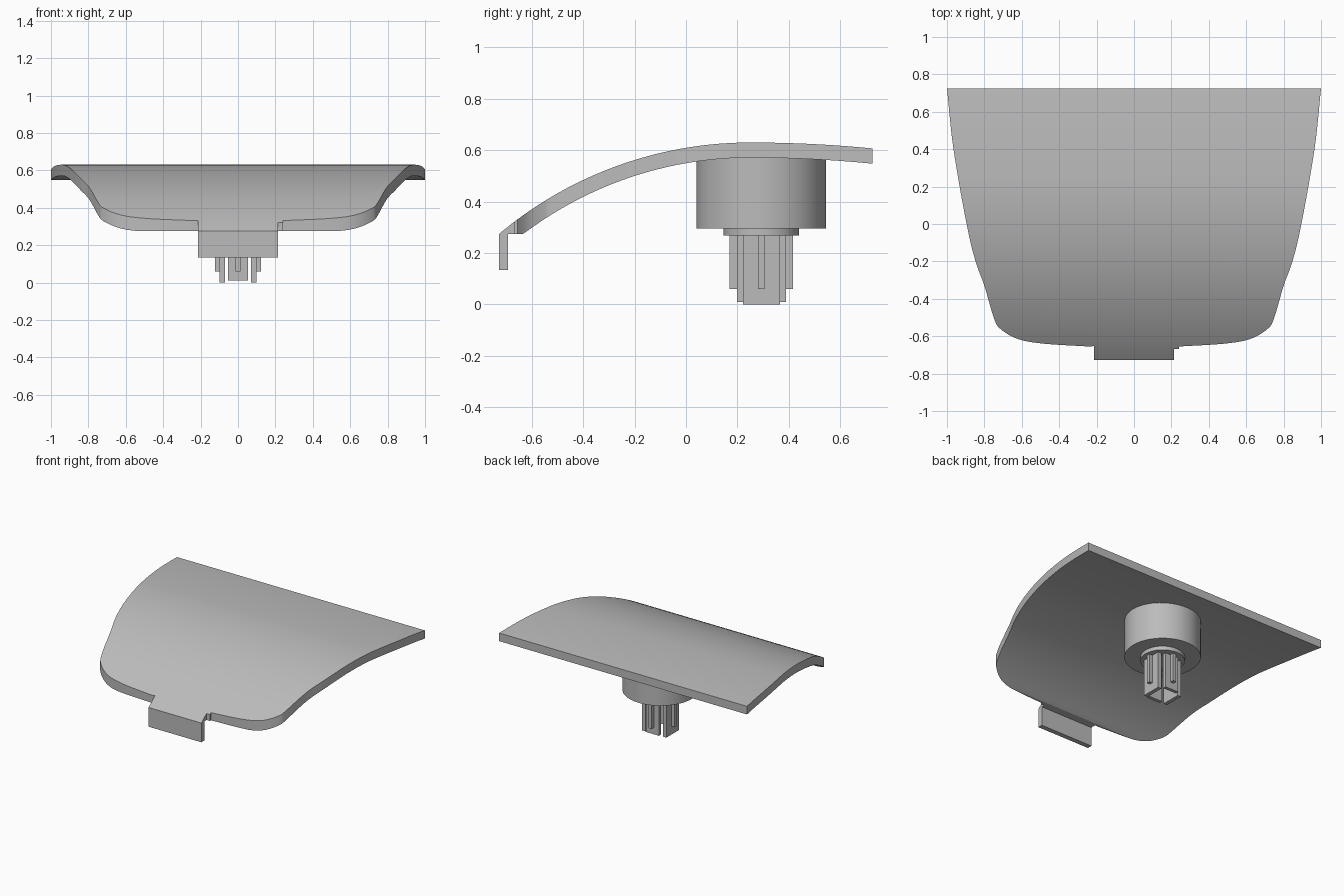
import bpy, bmesh, math
from mathutils import Vector

cube = bpy.data.objects.get("Cube")
if cube:
    bpy.data.objects.remove(cube)

# Single plain grey plastic
GREY = (0.5, 0.5, 0.5, 1)
plastic = bpy.data.materials.new("grey plastic")
plastic.use_nodes = True
plastic.diffuse_color = GREY
plastic.node_tree.nodes["Principled BSDF"].inputs["Base Color"].default_value = GREY


def prism(name, points, sweep):
    """Extrude a closed planar outline along a vector."""
    bm = bmesh.new()
    face = bm.faces.new([bm.verts.new(p) for p in points])
    new = bmesh.ops.extrude_face_region(bm, geom=[face])["geom"]
    bmesh.ops.translate(bm, vec=sweep,
                        verts=[g for g in new if isinstance(g, bmesh.types.BMVert)])
    bmesh.ops.recalc_face_normals(bm, faces=bm.faces)
    mesh = bpy.data.meshes.new(name)
    bm.to_mesh(mesh)
    bm.free()
    mesh.materials.append(plastic)
    obj = bpy.data.objects.new(name, mesh)
    bpy.context.collection.objects.link(obj)
    return obj


def box(name, x0, x1, y0, y1, z0, z1):
    return prism(name, [(x0, y0, z0), (x1, y0, z0), (x1, y1, z0), (x0, y1, z0)],
                 (0, 0, z1 - z0))


def smooth(obj):
    bpy.ops.object.select_all(action="DESELECT")
    obj.select_set(True)
    bpy.context.view_layer.objects.active = obj
    bpy.ops.object.shade_smooth_by_angle(angle=math.radians(30))


def cylinder(name, radius, y, z0, z1):
    bpy.ops.mesh.primitive_cylinder_add(vertices=64, radius=radius, depth=z1 - z0,
                                        location=(0, y, (z0 + z1) / 2))
    obj = bpy.context.object
    obj.name = name
    obj.data.materials.append(plastic)
    smooth(obj)


def spline(pts, steps=8):
    """Catmull-Rom curve through 2D points."""
    p = [Vector(q) for q in pts]
    p = [2 * p[0] - p[1]] + p + [2 * p[-1] - p[-2]]
    out = []
    for a, b, c, d in zip(p, p[1:], p[2:], p[3:]):
        for i in range(steps):
            t = i / steps
            out.append(0.5 * (2 * b + (c - a) * t + (2 * a - 5 * b + 4 * c - d) * t * t
                              + (3 * b - a - 3 * c + d) * t ** 3))
    return out + [p[-2]]


# Curved cover: two tangent arcs meet at the crest, offset for the thickness
CREST_Y, CREST_Z, FRONT, BACK, RIM = 0.25, 0.63, -0.727, 0.725, 0.275


def arc(radius, y, drop):
    r = radius - drop
    return CREST_Z - radius + math.sqrt(r * r - (y - CREST_Y) ** 2)


def surface(y, drop):
    return arc(1.52 if y < CREST_Y else 4.9, y, drop)


N = 60
ys = [FRONT + (BACK - FRONT) * i / N for i in range(N + 1)]
low_start = -0.634
low_ys = [low_start + (BACK - low_start) * i / N for i in range(N + 1)]
profile = [(-1.1, y, surface(y, 0)) for y in ys]
profile += [(-1.1, y, max(RIM, surface(y, 0.059))) for y in reversed(low_ys)]
cover = prism("curved_cover", profile, (2.2, 0, 0))

# Plan outline, trimmed to shape with the front tongue and small side step
side = spline([(1.0, BACK), (0.965, 0.4), (0.895, 0), (0.847, -0.2), (0.80, -0.33),
               (0.75, -0.5), (0.715, -0.56), (0.62, -0.615), (0.48, -0.64), (0.24, -0.655)])
TAB = 0.213
right = [(x, y) for x, y in side]
left = [(-x, y) for x, y in reversed(side)]
plan = right + [(0.24, -0.667), (TAB, -0.667), (TAB, -0.74), (-TAB, -0.74),
                (-TAB, -0.653)] + left
trim = prism("outline_cutter", [(x, y, 0) for x, y in plan], (0, 0, 1))
trim.hide_render = True
mod = cover.modifiers.new("outline", "BOOLEAN")
mod.operation = "INTERSECT"
mod.solver = "EXACT"
mod.object = trim
bpy.context.view_layer.objects.active = cover
bpy.ops.object.modifier_apply(modifier=mod.name)
bpy.data.objects.remove(trim)
smooth(cover)

# Hanging front tab
box("front_tab", -TAB, TAB, FRONT, -0.692, 0.135, RIM)

# Mounting boss and collar under the cover
PIN_Y = 0.293
cylinder("mounting_boss", 0.252, PIN_Y, 0.296, 0.572)
cylinder("boss_collar", 0.147, PIN_Y, 0.268, 0.30)

# Split pin: four prongs, each with a narrow outer rib
for s, x_name, y_name in ((-1, "right", "front"), (1, "left", "back")):
    xs = sorted((s * 0.07, s * 0.098))
    box(x_name + "_prong", *xs, PIN_Y - 0.072, PIN_Y + 0.072, 0, 0.27)
    xs = sorted((s * 0.098, s * 0.123))
    box(x_name + "_rib", *xs, PIN_Y - 0.013, PIN_Y + 0.013, 0.06, 0.27)
    yy = sorted((PIN_Y + s * 0.07, PIN_Y + s * 0.095))
    box(y_name + "_prong", -0.053, 0.053, *yy, 0.01, 0.27)
    yy = sorted((PIN_Y + s * 0.095, PIN_Y + s * 0.123))
    box(y_name + "_rib", -0.013, 0.013, *yy, 0.06, 0.27)
